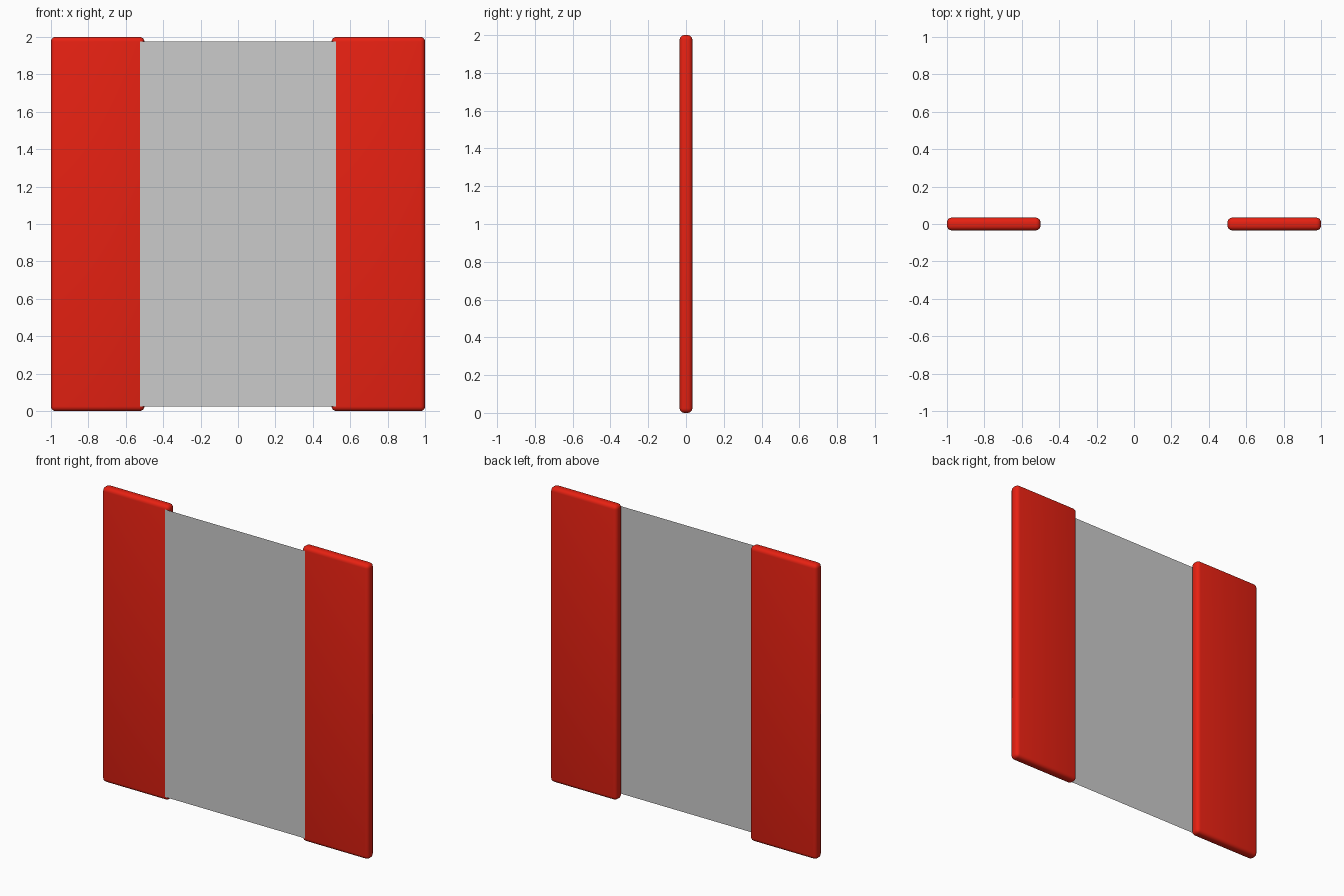
import bpy

if "Cube" in bpy.data.objects:
    bpy.data.objects.remove(bpy.data.objects["Cube"])

HALF_DEPTH = 0.034
BEVEL = 0.025

red = bpy.data.materials.new("red")
red.diffuse_color = (0.8, 0.015, 0.006, 1)
red.use_nodes = True
red.node_tree.nodes["Principled BSDF"].inputs["Base Color"].default_value = red.diffuse_color


def side_board(name, x):
    # Upright rounded board, half a unit wide
    bpy.ops.mesh.primitive_cube_add(size=1, location=(x, 0, 1))
    ob = bpy.context.object
    ob.name = name
    ob.scale = (0.5, 2 * HALF_DEPTH, 2)
    bpy.ops.object.transform_apply(location=False, rotation=False, scale=True)
    mod = ob.modifiers.new("rounded_edges", "BEVEL")
    mod.width = BEVEL
    mod.segments = 4
    bpy.ops.object.modifier_apply(modifier=mod.name)
    bpy.ops.object.shade_smooth_by_angle()
    ob.data.materials.append(red)


side_board("left_board", -0.75)
side_board("right_board", 0.75)

# Thin sheet joining the flat front faces of the boards
x, z0, z1, y = 0.5 + BEVEL, BEVEL, 2 - BEVEL, -HALF_DEPTH
mesh = bpy.data.meshes.new("center_panel")
mesh.from_pydata([(-x, y, z0), (x, y, z0), (x, y, z1), (-x, y, z1)], [], [(0, 1, 2, 3)])
panel = bpy.data.objects.new("center_panel", mesh)
bpy.context.collection.objects.link(panel)
